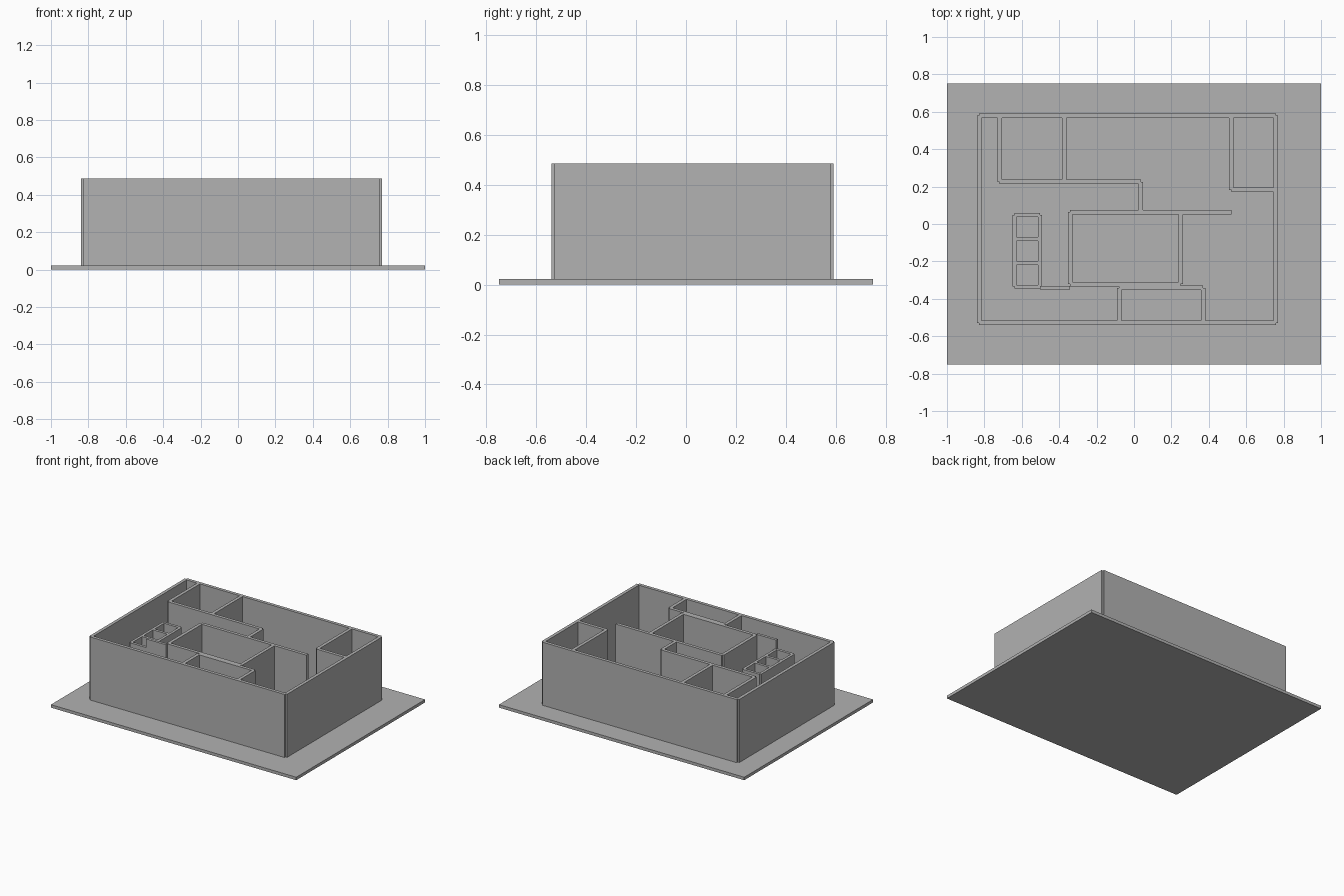
import bpy
import bmesh
from mathutils import Matrix, Vector

cube = bpy.data.objects.get("Cube")
if cube:
    bpy.data.objects.remove(cube)

FLOOR = 0.022       # top of the ground slab
TOP = 0.487         # top of the full-height walls
LOW_TOP = 0.42      # top of the low cells
THICK = 0.024

grey = bpy.data.materials.new("plain grey")
grey.use_nodes = True
colour = (0.445, 0.445, 0.445, 1)
grey.diffuse_color = colour
grey.node_tree.nodes["Principled BSDF"].inputs["Base Color"].default_value = colour


def add_box(bm, low, high):
    low, high = Vector(low), Vector(high)
    place = Matrix.Translation((low + high) / 2) @ Matrix.Diagonal((*(high - low), 1))
    bmesh.ops.create_cube(bm, size=1, matrix=place)


def finish(name, bm):
    mesh = bpy.data.meshes.new(name)
    bm.to_mesh(mesh)
    bm.free()
    mesh.materials.append(grey)
    obj = bpy.data.objects.new(name, mesh)
    bpy.context.collection.objects.link(obj)


def walls(name, *paths, top=TOP, thick=THICK):
    """Wall boxes along axis-aligned centre lines, ending at the centre-line corners."""
    bm = bmesh.new()
    half = thick / 2
    for path in paths:
        for (ax, ay), (bx, by) in zip(path, path[1:]):
            px, py = (0, half) if ay == by else (half, 0)
            add_box(bm, (min(ax, bx) - px, min(ay, by) - py, FLOOR),
                    (max(ax, bx) + px, max(ay, by) + py, top))
    finish(name, bm)


# Ground slab
slab = bmesh.new()
add_box(slab, (-1, -0.75, 0), (1, 0.75, FLOOR))
finish("ground_slab", slab)

# Outer walls
W, E, S, N = -0.828, 0.758, -0.528, 0.579
walls("outer_walls", [(W, S), (E, S), (E, N), (W, N), (W, S)])

# Back rooms, stepping down to the hall wall
HALL = 0.064
walls("back_room_walls",
      [(-0.719, N), (-0.719, 0.225), (0.037, 0.225), (0.037, HALL)],
      [(-0.372, N), (-0.372, 0.225)])

# Central room with its long back wall
walls("central_room_walls",
      [(0.521, HALL), (-0.342, HALL), (-0.342, -0.322), (0.249, -0.322), (0.249, HALL)])

# Front room
walls("front_room_walls", [(-0.08, S), (-0.08, -0.342), (0.369, -0.342), (0.369, S)])

# Corner closet
walls("closet_walls", [(0.521, N), (0.521, 0.182), (E, 0.182)])

# Row of low cells and the wall linking it to the central room
L, R, F, B = -0.639, -0.503, -0.335, 0.048
walls("cell_walls",
      [(L, F), (R, F), (R, B), (L, B), (L, F)],
      *[[(L, y), (R, y)] for y in (-0.208, -0.08)],
      top=LOW_TOP, thick=0.02)
walls("link_wall", [(R, -0.341), (-0.342, -0.341)], thick=0.02)
